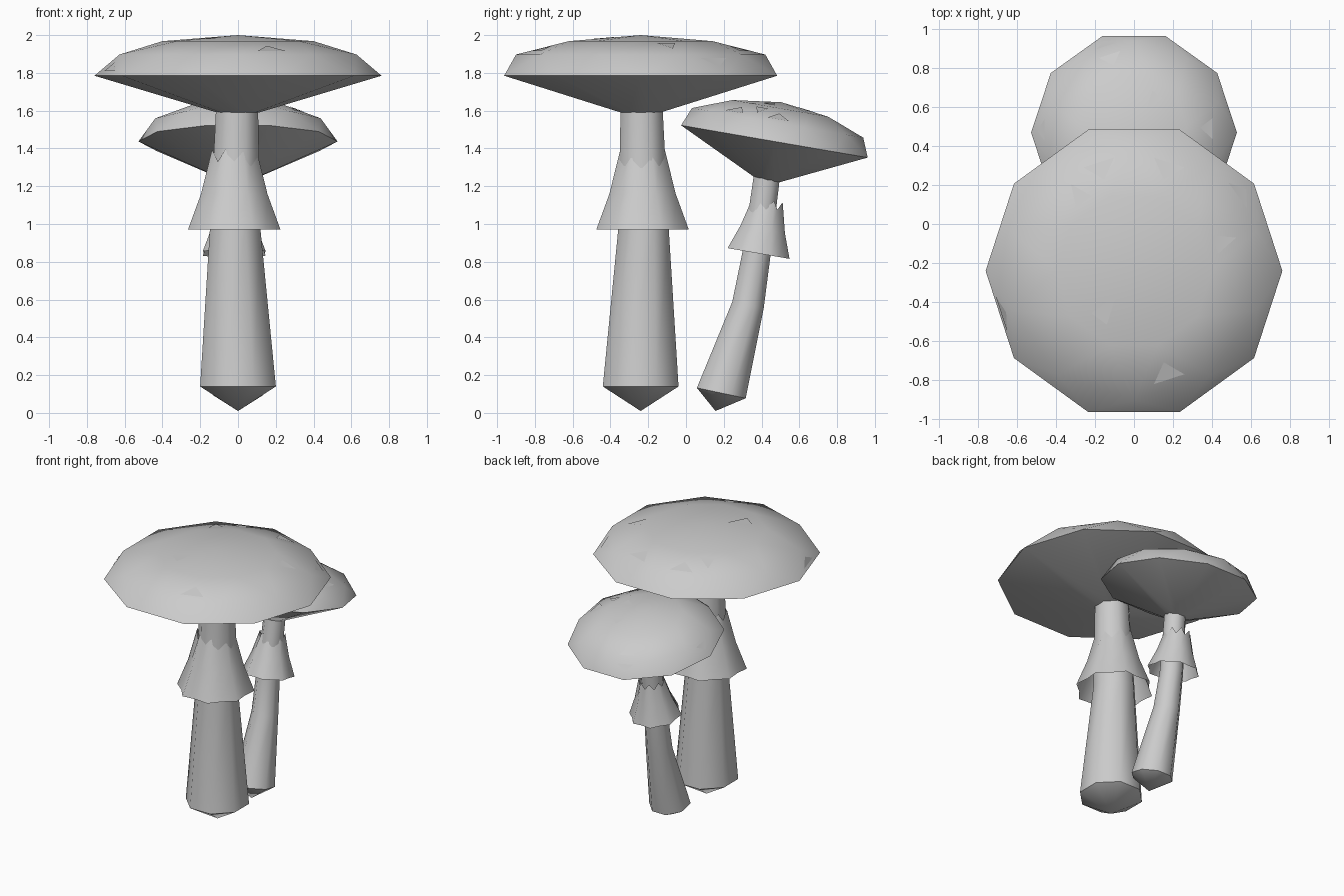
import bpy, bmesh, math, random
from mathutils import Matrix, Vector

random.seed(4)
cube = bpy.data.objects.get("Cube")
if cube:
    bpy.data.objects.remove(cube)

GREY = (0.6, 0.6, 0.6, 1)
mat = bpy.data.materials.new("plain grey")
mat.use_nodes = True
mat.diffuse_color = GREY
mat.node_tree.nodes["Principled BSDF"].inputs["Base Color"].default_value = GREY


def finish(bm, name, angle=50):
    mesh = bpy.data.meshes.new(name)
    bmesh.ops.recalc_face_normals(bm, faces=bm.faces)
    bm.to_mesh(mesh)
    bm.free()
    obj = bpy.data.objects.new(name, mesh)
    bpy.context.collection.objects.link(obj)
    mesh.materials.append(mat)
    bpy.ops.object.select_all(action='DESELECT')
    obj.select_set(True)
    bpy.context.view_layer.objects.active = obj
    bpy.ops.object.shade_smooth_by_angle(angle=math.radians(angle))
    return obj


def frame(center, tilt):
    # local frame whose axis leans backwards by the tilt in degrees
    return Matrix.Translation(center) @ Matrix.Rotation(math.radians(-tilt), 4, 'X')


def ring(bm, place, radius, height, sides, turn=0.0, flare=0.0, jag=0.0):
    # flare and jag push every other point outwards and upwards
    out = []
    for i in range(sides):
        a = 2 * math.pi * (i + turn) / sides
        r = radius + flare * (i % 2)
        out.append(bm.verts.new(place @ Vector(
            (r * math.cos(a), r * math.sin(a), height + jag * (i % 2)))))
    return out


def bridge(bm, a, b):
    n = len(a)
    for i in range(n):
        j = (i + 1) % n
        bm.faces.new((a[i], a[j], b[j], b[i]))


def cap(name, center, tilt, profile, apex, foot):
    # faceted dome with staggered rings and a conical underside
    place = frame(center, tilt)
    bm = bmesh.new()
    for r, h, turn in profile:
        ring(bm, place, r, h, 10, turn)
    ring(bm, place, foot[0], foot[1], 10)
    bm.verts.new(place @ Vector((0, 0, apex)))
    bmesh.ops.convex_hull(bm, input=bm.verts)
    # thin triangular flecks lying on some of the dome facets
    dome = [f for f in bm.faces if f.normal.z > 0.3]
    spots = bmesh.new()
    for f in random.sample(dome, 9):
        mid = f.calc_center_median()
        corners = [mid.lerp(v.co, 0.4) + f.normal * 0.004 for v in f.verts[:3]]
        spots.faces.new([spots.verts.new(c) for c in corners])
    finish(bm, name)
    finish(spots, name + "_flecks")


def stem(name, tip, path):
    # eight-sided stalk with a pointed base
    bm = bmesh.new()
    rings = [ring(bm, frame(c, t), r, 0, 8, 0.5) for c, t, r in path]
    for a, b in zip(rings, rings[1:]):
        bridge(bm, a, b)
    end = bm.verts.new(tip)
    for i in range(8):
        bm.faces.new((end, rings[0][(i + 1) % 8], rings[0][i]))
    bm.faces.new(rings[-1])
    finish(bm, name)


def skirt(name, center, tilt, size):
    # pleated open collar with a jagged top edge
    place = frame(center, tilt)
    bm = bmesh.new()
    rings = [ring(bm, place, r * size, h * size, 16, 0, f * size, j * size)
             for r, h, f, j in ((0.235, 0, 0.03, 0), (0.175, 0.19, 0.015, 0),
                                (0.122, 0.36, 0.005, 0.065))]
    for a, b in zip(rings, rings[1:]):
        bridge(bm, a, b)
    finish(bm, name, 60)


# Large mushroom
cap("large_cap", (0, -0.24, 1.785), 0,
    ((0.76, 0, 0), (0.66, 0.112, 0.5), (0.40, 0.183, 0)), 0.215, (0.11, -0.195))
stem("large_stem", (0, -0.24, 0.01),
     (((0, -0.24, 0.14), 0, 0.217), ((-0.015, -0.225, 0.97), 0, 0.145),
      ((-0.005, -0.235, 1.62), 0, 0.12)))
skirt("large_skirt", (-0.02, -0.23, 0.97), 0, 1.0)

# Small leaning mushroom
cap("small_cap", (0, 0.468, 1.437), 9.8,
    ((0.527, 0, 0), (0.46, 0.1, 0.5), (0.27, 0.178, 0)), 0.211, (0.063, -0.21))
stem("small_stem", (0, 0.156, 0.01),
     (((0, 0.187, 0.105), 12, 0.143), ((-0.01, 0.328, 0.57), 12, 0.092),
      ((-0.015, 0.373, 0.84), 10, 0.081), ((0, 0.428, 1.25), 9, 0.075)))
skirt("small_skirt", (-0.02, 0.384, 0.844), 9.8, 0.68)
